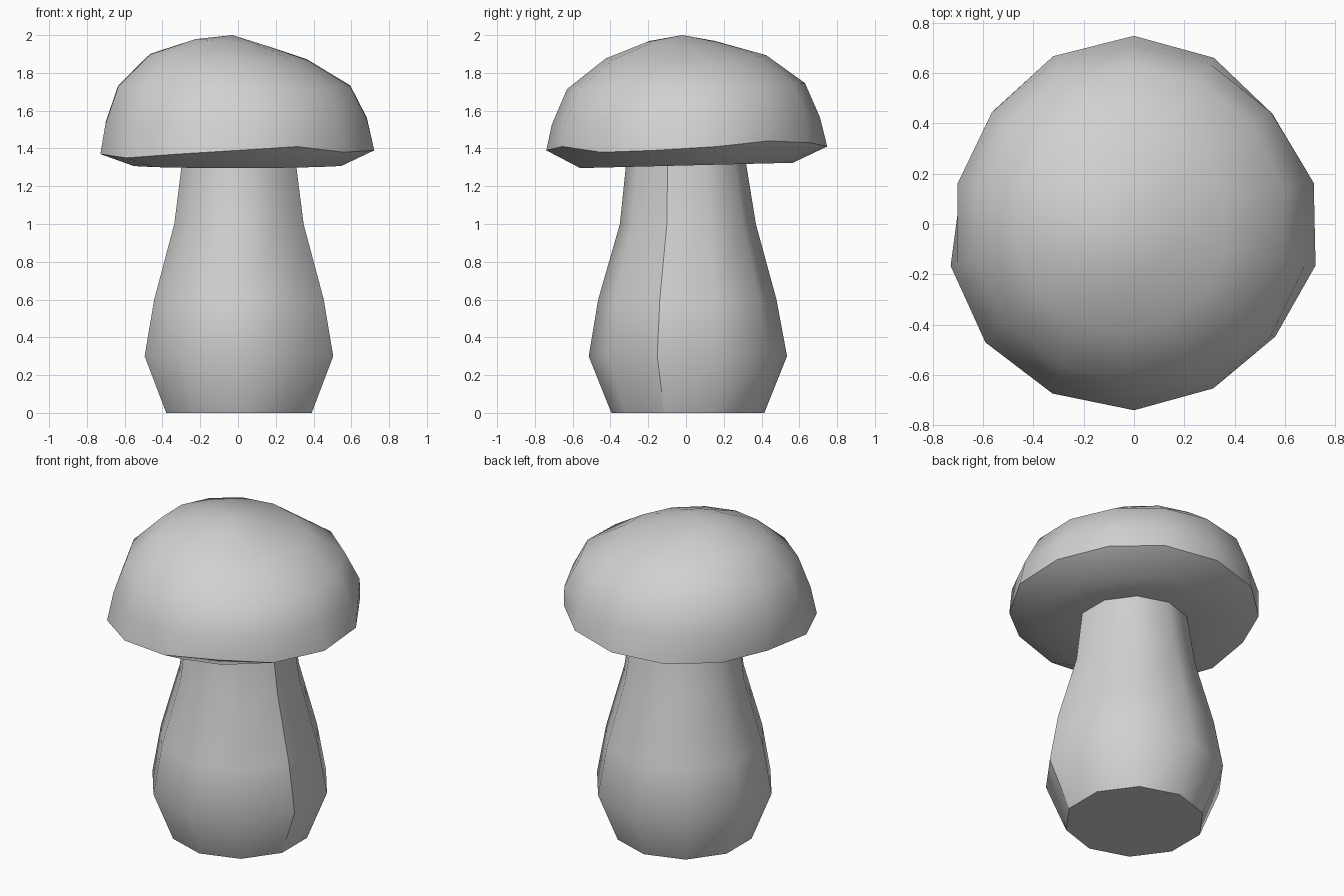
import bpy
import bmesh
from math import sin, cos, tau

default_cube = bpy.data.objects.get("Cube")
if default_cube:
    bpy.data.objects.remove(default_cube, do_unlink=True)

# One plain grey for the whole mushroom
grey = bpy.data.materials.new("plain grey")
grey.use_nodes = True
grey.diffuse_color = (0.64, 0.64, 0.64, 1)
grey.node_tree.nodes["Principled BSDF"].inputs["Base Color"].default_value = grey.diffuse_color


def add_ring(bm, sides, radius, height, center=(0, 0), tilt=(0, 0), wobble=None, lift=None):
    """Ring of vertices, counter-clockwise, starting at the back (+y)."""
    ring = []
    for i in range(sides):
        angle = tau / 4 + tau * i / sides
        r = radius * (wobble[i] if wobble else 1)
        x, y = r * cos(angle), r * sin(angle)
        z = height + tilt[0] * x + tilt[1] * y + (lift[i] if lift else 0)
        ring.append(bm.verts.new((x + center[0], y + center[1], z)))
    return ring


def bridge(bm, lower, upper):
    """Quads between two equal rings."""
    n = len(lower)
    for i in range(n):
        j = (i + 1) % n
        bm.faces.new((lower[i], lower[j], upper[j], upper[i]))


def sharpen(bm, pairs):
    for a, b in pairs:
        bm.edges.get((a, b)).smooth = False


def around(ring):
    return zip(ring, ring[1:] + ring[:1])


def finish(bm, name):
    bmesh.ops.recalc_face_normals(bm, faces=bm.faces[:])
    for face in bm.faces:
        face.smooth = True
    mesh = bpy.data.meshes.new(name)
    bm.to_mesh(mesh)
    bm.free()
    mesh.materials.append(grey)
    obj = bpy.data.objects.new(name, mesh)
    bpy.context.collection.objects.link(obj)
    return obj


# Stem: ten sides, bulging near the ground, with one hard seam on its left
bm = bmesh.new()
profile = [(0.405, 0, 0.01), (0.525, 0.3, 0.01), (0.472, 0.6, 0.007),
           (0.36, 1, 0.01), (0.315, 1.34, 0)]
rings = [add_ring(bm, 10, r, z, center=(0.005, shift)) for r, z, shift in profile]
for lower, upper in zip(rings, rings[1:]):
    bridge(bm, lower, upper)
    sharpen(bm, [(lower[7], upper[7])])
bm.faces.new(rings[0])
bm.faces.new(rings[-1])
sharpen(bm, around(rings[0]))
sharpen(bm, around(rings[-1]))
finish(bm, "stem")

# Cap: fourteen-sided hand-shaped dome with an uneven rim
SIDES = 14
wobble = [1.01, 1, 0.97, 0.95, 1.01, 1.02, 1.01, 1, 0.98, 0.97, 1, 0.99, 0.95, 0.99]
lift = [0.02, 0, -0.01, -0.01, -0.02, -0.04, -0.02, 0, 0.02, -0.01, 0, 0.02, 0.05, 0.04]
bm = bmesh.new()
rim = add_ring(bm, SIDES, 0.74, 1.39, wobble=wobble, lift=lift)
dome = [
    rim,
    add_ring(bm, SIDES, 0.71, 1.545, center=(-0.01, 0), tilt=(0.02, 0.025)),
    add_ring(bm, SIDES, 0.63, 1.73, center=(-0.02, 0), tilt=(0, 0.025)),
    add_ring(bm, SIDES, 0.425, 1.885, center=(-0.05, 0), tilt=(-0.035, 0.02)),
    add_ring(bm, SIDES, 0.19, 1.962, center=(-0.04, -0.02), tilt=(-0.09, 0)),
]
for lower, upper in zip(dome, dome[1:]):
    bridge(bm, lower, upper)
apex = bm.verts.new((-0.03, -0.02, 2))
for a, b in around(dome[-1]):
    bm.faces.new((a, b, apex))

# Underside: a lip dropping below the rim, then a shallow rise to the stem
lip = add_ring(bm, SIDES, 0.56, 1.31, tilt=(0, 0.025), wobble=wobble)
inner = add_ring(bm, SIDES, 0.28, 1.32)
bridge(bm, inner, lip)
bridge(bm, lip, rim)
bm.faces.new(inner)
sharpen(bm, around(rim))
finish(bm, "cap")
